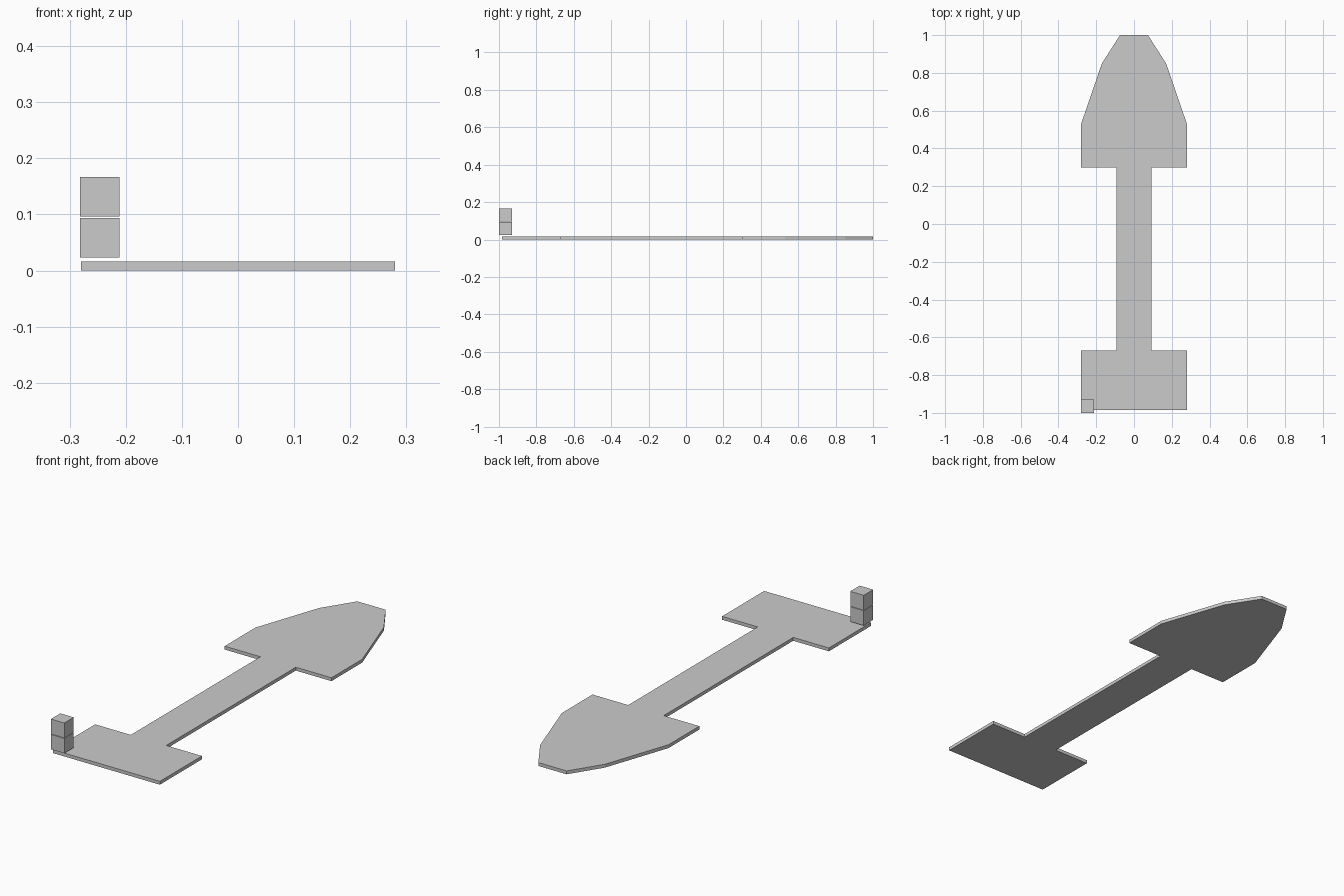
import bpy
import bmesh

if "Cube" in bpy.data.objects:
    bpy.data.objects.remove(bpy.data.objects["Cube"])


def new_object(name, bm):
    bmesh.ops.recalc_face_normals(bm, faces=bm.faces)
    mesh = bpy.data.meshes.new(name)
    bm.to_mesh(mesh)
    bm.free()
    obj = bpy.data.objects.new(name, mesh)
    bpy.context.collection.objects.link(obj)
    return obj


# flat arrow-shaped plate: right half outline, mirrored to the left
half = [(0.28, -0.985), (0.28, -0.67), (0.093, -0.67), (0.093, 0.30),
        (0.28, 0.30), (0.28, 0.53), (0.17, 0.85), (0.074, 1.0)]
outline = half + [(-x, y) for x, y in reversed(half)]
bm = bmesh.new()
face = bm.faces.new([bm.verts.new((x, y, 0)) for x, y in outline])
ext = bmesh.ops.extrude_face_region(bm, geom=[face])
top = [v for v in ext["geom"] if isinstance(v, bmesh.types.BMVert)]
bmesh.ops.translate(bm, verts=top, vec=(0, 0, 0.016))
new_object("arrow_plate", bm)

# two small stacked cubes floating over the rear corner
size = 0.0705
for name, z in (("lower_cube", 0.0585), ("upper_cube", 0.1315)):
    bm = bmesh.new()
    bmesh.ops.create_cube(bm, size=size)
    obj = new_object(name, bm)
    obj.location = (-0.246, -0.9645, z)
